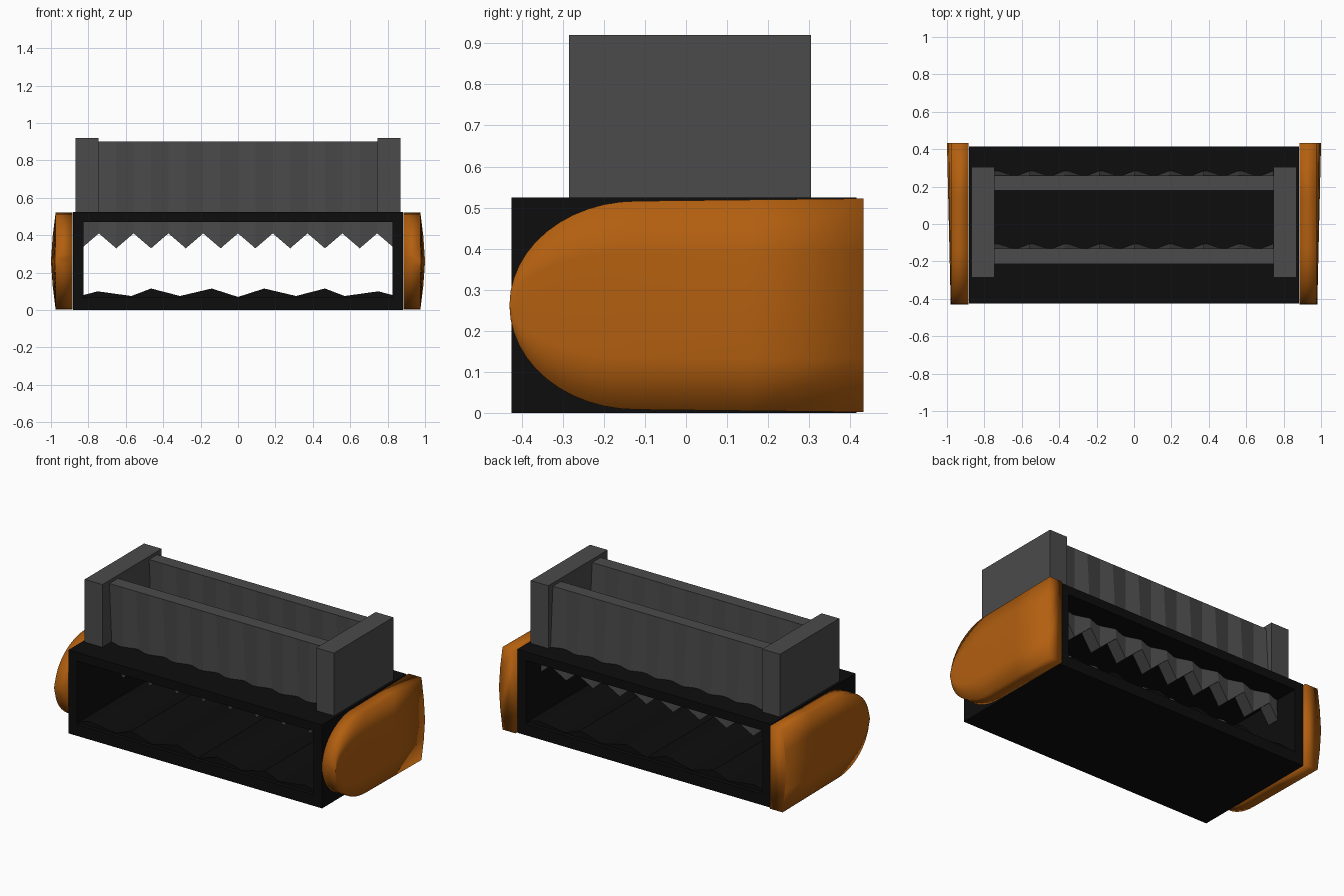
import bpy, bmesh, math

cube = bpy.data.objects.get("Cube")
if cube:
    bpy.data.objects.remove(cube, do_unlink=True)


def material(name, rgb):
    mat = bpy.data.materials.new(name)
    mat.use_nodes = True
    mat.diffuse_color = (*rgb, 1)
    mat.node_tree.nodes["Principled BSDF"].inputs["Base Color"].default_value = (*rgb, 1)
    return mat


BLACK = material("black", (0.004, 0.004, 0.004))
GREY = material("dark grey", (0.07, 0.07, 0.07))
ORANGE = material("orange", (0.45, 0.115, 0.005))


def finish(bm, name, mat, smooth=False):
    bmesh.ops.recalc_face_normals(bm, faces=bm.faces)
    for f in bm.faces:
        f.smooth = smooth
    mesh = bpy.data.meshes.new(name)
    bm.to_mesh(mesh)
    bm.free()
    mesh.materials.append(mat)
    obj = bpy.data.objects.new(name, mesh)
    bpy.context.collection.objects.link(obj)
    return obj


def loft(sections, name, mat, smooth=False):
    """Skin closed cross-sections and cap both ends."""
    bm = bmesh.new()
    rings = [[bm.verts.new(p) for p in s] for s in sections]
    n = len(rings[0])
    for a, b in zip(rings, rings[1:]):
        for i in range(n):
            j = (i + 1) % n
            bm.faces.new((a[i], a[j], b[j], b[i]))
    bm.faces.new(rings[0])
    bm.faces.new(rings[-1])
    bmesh.ops.remove_doubles(bm, verts=bm.verts, dist=0.0005)
    return finish(bm, name, mat, smooth)


def box(name, x, y, z, mat):
    return loft([[(x[0], v, w) for v, w in
                  ((y[0], z[0]), (y[1], z[0]), (y[1], z[1]), (y[0], z[1]))],
                 [(x[1], v, w) for v, w in
                  ((y[0], z[0]), (y[1], z[0]), (y[1], z[1]), (y[0], z[1]))]], name, mat)


# Open-ended housing: one rectangular tube running front to back
def tube_frame():
    bm = bmesh.new()
    rings = []
    for w, lo, hi in ((0.883, 0, 0.525), (0.825, 0.07, 0.47)):
        for y in (-0.425, 0.415):
            rings.append([bm.verts.new((x, y, z)) for x, z in
                          ((-w, lo), (w, lo), (w, hi), (-w, hi))])
    out_f, out_b, in_f, in_b = rings
    for a, b in ((out_f, out_b), (in_f, in_b), (out_f, in_f), (out_b, in_b)):
        for i in range(4):
            j = (i + 1) % 4
            bm.faces.new((a[i], a[j], b[j], b[i]))
    finish(bm, "housing", BLACK)


tube_frame()

# Jagged floor inside the housing
half = [(0, 0.07), (0.14, 0.115), (0.31, 0.075), (0.465, 0.115),
        (0.57, 0.075), (0.75, 0.1), (0.826, 0.08)]
ridge = [(-x, z) for x, z in reversed(half[1:])] + half
loft([[(x, -0.4, 0.04), (x, 0.39, 0.04), (x, 0.39, z), (x, -0.4, z)]
      for x, z in ridge], "jagged_floor", BLACK)

# Toothed blades: straight on top, pleated towards the zigzag lower edge
STEP = 0.093
for name, front, back in (("front_blade", -0.215, -0.13), ("back_blade", 0.18, 0.26)):
    sections = []
    for i in range(-9, 10):
        valley = i % 2 == 0
        z, shift = (0.41, 0.03) if valley else (0.33, 0)
        x = i * STEP
        sections.append([(x, front + shift, z), (x, back + shift, z),
                         (x, back, 0.9), (x, front, 0.9)])
    loft(sections, name, GREY)

# End blocks and rounded side caps, mirrored left and right
Z_MID = 0.262
for side, s in (("left", 1), ("right", -1)):
    box(side + "_end_block", sorted((s * 0.745, s * 0.868)), (-0.285, 0.305),
        (0.48, 0.92), GREY)

    stations = [(-0.12 - 0.31 * math.cos(t * math.pi / 24),
                 0.254 * math.sin(t * math.pi / 24)) for t in range(13)]
    stations += [(0.15, 0.257), (0.432, 0.26)]
    sections = []
    for y, h in stations:
        bulge = 0.98 + 0.02 * (y + 0.43) / 0.86
        sections.append([(s * x, y, Z_MID + k * h) for x, k in
                         ((0.886, -1), (0.975, -1), (0.978 + (bulge - 0.978) * 0.6, -0.5),
                          (bulge, 0), (0.978 + (bulge - 0.978) * 0.6, 0.5),
                          (0.975, 1), (0.886, 1))])
    loft(sections, side + "_cap", ORANGE, smooth=True)
